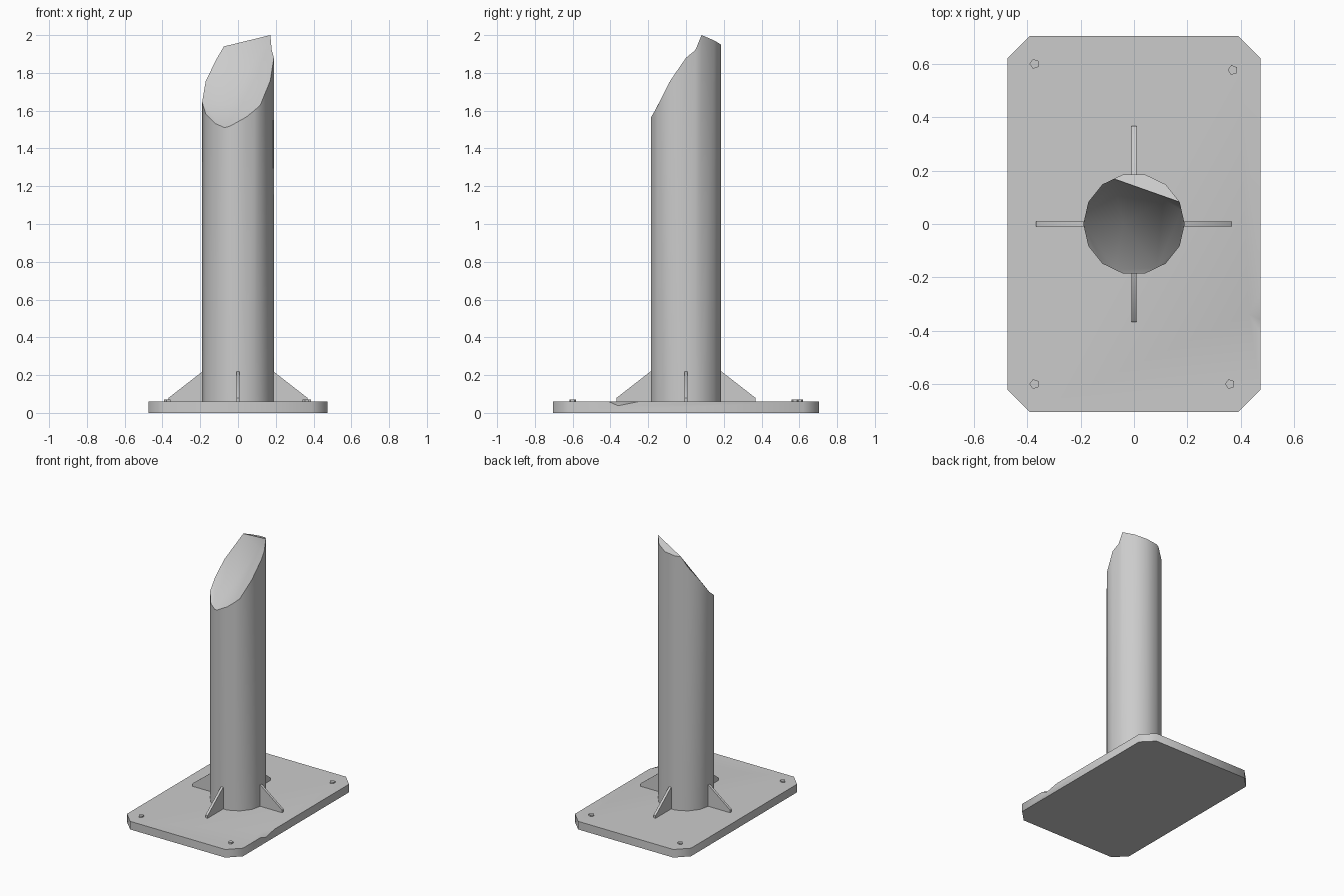
import bpy, math
from mathutils import Vector

if "Cube" in bpy.data.objects:
    bpy.data.objects.remove(bpy.data.objects["Cube"])


def make(name, verts, faces, smooth=(), angle=0.7):
    """Mesh object; faces listed in smooth are shaded smooth, the rest flat."""
    me = bpy.data.meshes.new(name)
    me.from_pydata(verts, [], faces)
    me.update()
    for p in me.polygons:
        p.use_smooth = p.index in smooth
    me.set_sharp_from_angle(angle=angle)
    ob = bpy.data.objects.new(name, me)
    bpy.context.collection.objects.link(ob)
    return ob


# Base plate with clipped corners and a chip in the right edge
H = 0.06
outline = [(0.475, 0.62), (0.39, 0.705), (-0.39, 0.705), (-0.475, 0.62),
           (-0.475, -0.62), (-0.39, -0.705), (0.39, -0.705), (0.475, -0.62)]
n = len(outline)
verts = [(x, y, 0) for x, y in outline] + [(x, y, H) for x, y in outline]
verts += [(0.475, -0.41, H), (0.43, -0.338, H), (0.475, -0.25, H), (0.475, -0.36, 0.038)]
a, b, c, d = range(2 * n, 2 * n + 4)
faces = [(i, i + 1, n + i + 1, n + i) for i in range(n - 1)]
faces.append((n - 1, 0, n, c, d, a, 2 * n - 1))
faces.append(tuple(range(n, 2 * n)) + (a, b, c))
faces.append(tuple(reversed(range(n))))
faces += [(a, d, b), (d, c, b)]
make("base_plate", verts, faces, range(n), 0.9)

# Broken column: rim points as (position along the 14 sides, height)
SIDES, R = 14, 0.19
rim = [(0, 1.88), (0.6, 1.92), (1, 2.0), (2, 1.972), (3, 1.95), (4, 1.94),
       (4.43, 1.94), (5, 1.865), (6, 1.755), (7, 1.645), (8, 1.584), (9, 1.531),
       (9.63, 1.51), (10, 1.518), (11, 1.565), (11.57, 1.60), (12, 1.63), (13, 1.76)]


def on_polygon(t):
    k = math.floor(t)
    p, q = [Vector((R * math.cos(2 * math.pi * j / SIDES),
                    R * math.sin(2 * math.pi * j / SIDES))) for j in (k, k + 1)]
    return p.lerp(q, t - k)


m = len(rim)
pts = [on_polygon(t) for t, z in rim]
verts = [(p.x, p.y, z) for p, (t, z) in zip(pts, rim)]
verts += [(p.x, p.y, 0.05) for p in pts]
verts += [(-0.04, 0, 1.63), (0.11, 0.095, 1.91)]
P, Q = 2 * m, 2 * m + 1
faces = [(m + i, m + (i + 1) % m, (i + 1) % m, i) for i in range(m)]
faces.append(tuple(reversed(range(m, 2 * m))))
# Fracture facets
faces += [(2, 3, 4, 5, 6), (Q, 1, 2), (Q, 2, 6), (P, Q, 6), (P, 6, 7, 8, 9),
          (P, 9, 10, 11, 12), (P, 12, 13, 14, 15), (P, 15, 16, 17, 0, 1, Q)]
make("broken_column", verts, faces, range(m))

# Four gusset plates around the foot
profile = [(0.17, 0.05), (0.367, 0.05), (0.367, 0.08), (0.187, 0.22), (0.17, 0.22)]
k = len(profile)
for i, side in enumerate(("right", "back", "left", "front")):
    verts = [(x, s, z) for s in (-0.009, 0.009) for x, z in profile]
    faces = [tuple(range(k)), tuple(reversed(range(k, 2 * k)))]
    faces += [(j, k + j, k + (j + 1) % k, (j + 1) % k) for j in range(k)]
    ob = make("gusset_" + side, verts, faces)
    ob.rotation_euler.z = i * math.pi / 2

# Five-sided anchor bolts near the corners
for i, (x, y) in enumerate([(-0.373, 0.6), (0.37, 0.577), (-0.373, -0.6), (0.36, -0.6)]):
    bpy.ops.mesh.primitive_cylinder_add(vertices=5, radius=0.019, depth=0.02,
                                        location=(x, y, 0.06), rotation=(0, 0, 0.3))
    bpy.context.object.name = "anchor_bolt_%d" % (i + 1)
